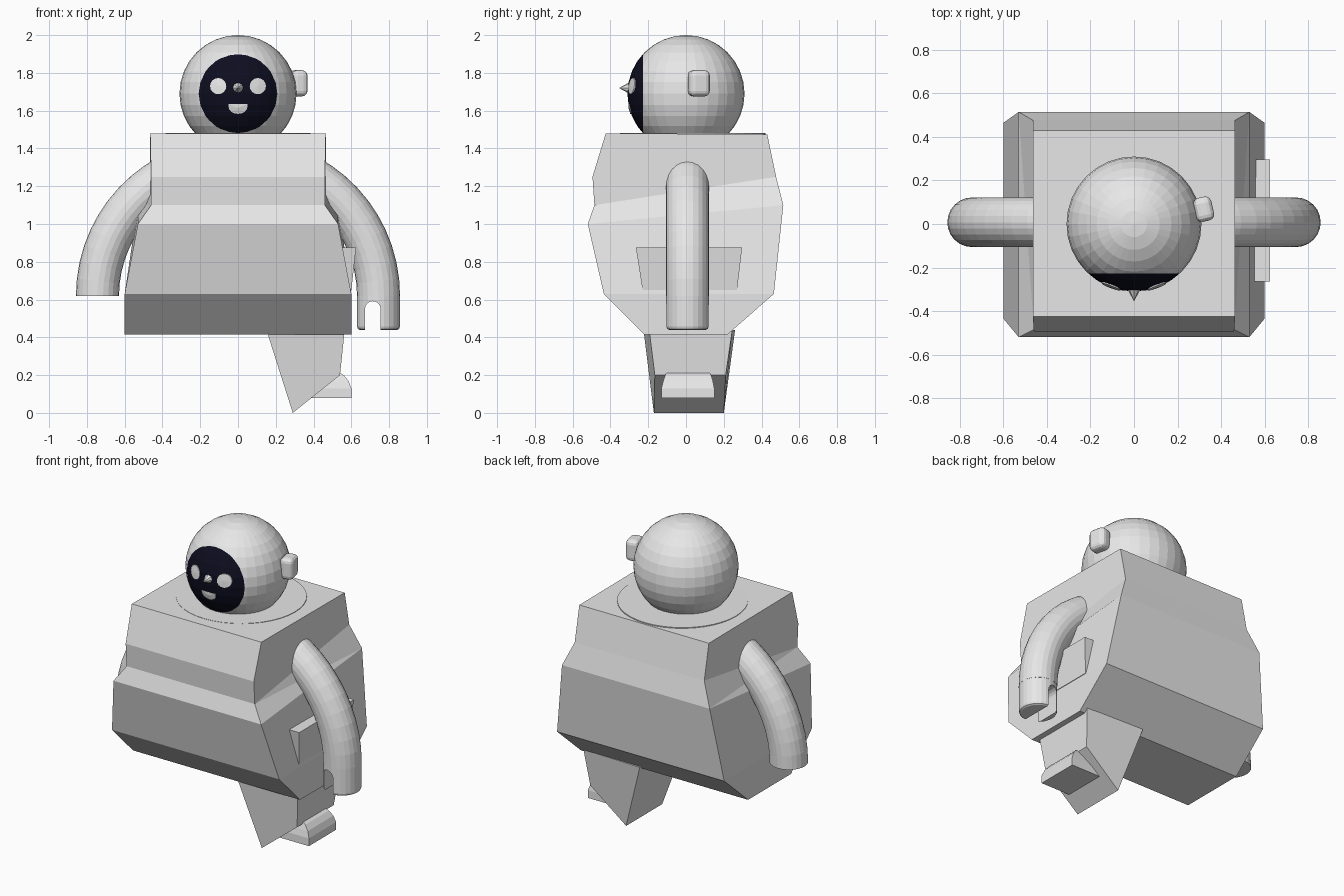
import bpy, bmesh
from math import sin, cos, pi, sqrt, radians
from mathutils import Matrix

if "Cube" in bpy.data.objects:
    bpy.data.objects.remove(bpy.data.objects["Cube"])


def material(name, rgb):
    m = bpy.data.materials.new(name)
    m.diffuse_color = (*rgb, 1)
    m.use_nodes = True
    m.node_tree.nodes["Principled BSDF"].inputs["Base Color"].default_value = m.diffuse_color
    return m


GREY = material("light grey", (0.8, 0.8, 0.8))
NAVY = material("dark navy", (0.004, 0.004, 0.014))


def finish(name, bm, *mats):
    bmesh.ops.recalc_face_normals(bm, faces=bm.faces[:])
    me = bpy.data.meshes.new(name)
    bm.to_mesh(me)
    bm.free()
    for m in mats or (GREY,):
        me.materials.append(m)
    ob = bpy.data.objects.new(name, me)
    bpy.context.collection.objects.link(ob)
    return ob


def loft(name, rings):
    """Skin a row of equal-length rings and cap both ends."""
    bm = bmesh.new()
    vs = [[bm.verts.new(p) for p in r] for r in rings]
    n = len(rings[0])
    for a, b in zip(vs, vs[1:]):
        for i in range(n):
            j = (i + 1) % n
            bm.faces.new((a[i], a[j], b[j], b[i]))
    bm.faces.new(vs[0])
    bm.faces.new(vs[-1])
    return finish(name, bm)


def rect(x0, x1, y0, y1, z):
    return [(x0, y0, z), (x1, y0, z), (x1, y1, z), (x0, y1, z)]


def circle(x, y, z, r, n=24):
    return [(x + r * cos(2 * pi * i / n), y + r * sin(2 * pi * i / n), z)
            for i in range(n)]


# Head: sphere cut at the face plane, front cap dark
HZ, HR = 1.69, 0.31
bm = bmesh.new()
bmesh.ops.create_uvsphere(bm, u_segments=32, v_segments=16, radius=HR,
                          matrix=Matrix.Translation((0, 0, HZ)))
bmesh.ops.bisect_plane(bm, geom=bm.verts[:] + bm.edges[:] + bm.faces[:],
                       plane_co=(0, -0.228, 0), plane_no=(0, 1, 0))
for f in bm.faces:
    f.material_index = int(f.calc_center_median().y < -0.228)
finish("head", bm, GREY, NAVY)


# Eyes and mouth: thin plates lying on the face
def face_plate(name, cx, cz, outline):
    def on_head(x, z, off):
        return (x, -sqrt(HR ** 2 - x ** 2 - (z - HZ) ** 2) - off, z)
    bm = bmesh.new()
    mid = bm.verts.new(on_head(cx, cz, 0.004))
    front = [bm.verts.new(on_head(x, z, 0.004)) for x, z in outline]
    back = [bm.verts.new(on_head(x, z, -0.005)) for x, z in outline]
    n = len(outline)
    for i in range(n):
        j = (i + 1) % n
        bm.faces.new((mid, front[i], front[j]))
        bm.faces.new((front[i], back[i], back[j], front[j]))
    finish(name, bm)


for s, side in ((-1, "left"), (1, "right")):
    face_plate(side + "_eye", s * 0.105, 1.73,
               [(s * 0.105 + 0.043 * cos(i * pi / 8), 1.73 + 0.043 * sin(i * pi / 8))
                for i in range(16)])
face_plate("mouth", 0, 1.615,
           [(-0.05, 1.635)] + [(-0.05 * cos(i * pi / 8), 1.62 - 0.037 * sin(i * pi / 8))
                               for i in range(9)] + [(0.05, 1.635)])

# Nose: small pointed cone
bm = bmesh.new()
bmesh.ops.create_cone(bm, cap_ends=True, segments=8, radius1=0.034, radius2=0, depth=0.062,
                      matrix=Matrix.Translation((0, -0.324, 1.72)) @ Matrix.Rotation(pi / 2, 4, 'X'))
finish("nose", bm)

# Ear: rounded block on the right of the head
bm = bmesh.new()
bmesh.ops.create_cube(bm, size=1, matrix=Matrix.Translation((0.32, 0.068, 1.745))
                      @ Matrix.Rotation(radians(13), 4, 'Z')
                      @ Matrix.Diagonal((0.085, 0.112, 0.138, 1)))
bmesh.ops.bevel(bm, geom=bm.edges[:], offset=0.028, segments=3, profile=0.5, affect='EDGES')
finish("ear", bm)

# Torso: side profile (y, z, half width), front top round to back top
profile = [(-0.425, 1.48, 0.465), (-0.495, 1.25, 0.46), (-0.485, 1.10, 0.46),
           (-0.52, 1.00, 0.53), (-0.435, 0.63, 0.60), (-0.22, 0.415, 0.60),
           (0.22, 0.415, 0.60), (0.465, 0.63, 0.60), (0.515, 1.10, 0.53),
           (0.477, 1.25, 0.465), (0.43, 1.475, 0.465)]
sides = [(0, 1, 2, 9, 10), (2, 8, 9), (2, 3, 8), (3, 4, 7, 8), (4, 5, 6, 7)]
bm = bmesh.new()
right, left = ([bm.verts.new((s * x, y, z)) for y, z, x in profile] for s in (1, -1))
for i in range(len(profile)):
    bm.faces.new((right[i - 1], right[i], left[i], left[i - 1]))
for ring in (right, left):
    for face in sides:
        bm.faces.new([ring[i] for i in face])
finish("torso", bm)

# Collar disc, almost flush with the torso top
loft("collar", [circle(0, 0.035, z, 0.385, 40) for z in (1.45, 1.481)])

# Hip pocket wedge on the right side
loft("hip_wedge", [rect(0.52, 0.60, -0.23, 0.27, 0.65),
                   rect(0.50, 0.625, -0.265, 0.297, 0.875)])

# Arms: tubes swept on an arc; x centre, height, sweep radius
AX, AZ, AR, TUBE, AY = 0.022, 0.62, 0.722, 0.114, 0.008
for s, side in ((-1, "left"), (1, "right")):
    rings = []
    for k in range(11):
        t = radians(62) * (1 - k / 10)
        ring = []
        for i in range(24):
            a = 2 * pi * i / 24
            r = AR + TUBE * cos(a)
            ring.append((s * (AX + r * cos(t)), AY + TUBE * sin(a), AZ + r * sin(t)))
        rings.append(ring)
    loft(side + "_arm", rings)

# Right hand: short cylinder with a round-topped notch
HX = AX + AR
hand = loft("right_hand", [circle(HX, AY, z, r)
                           for z, r in ((0.44, 0.10), (0.445, 0.109), (0.457, 0.113), (0.625, 0.113))])
arch = [(0.672, 0.40), (0.755, 0.40)] + [(0.7135 + 0.0415 * cos(i * pi / 8),
                                          0.55 + 0.0415 * sin(i * pi / 8)) for i in range(9)]
cutter = loft("notch_cutter", [[(x, y, z) for x, z in arch] for y in (-0.3, 0.3)])
cutter.hide_render = True
cutter.hide_set(True)
cut = hand.modifiers.new("notch", 'BOOLEAN')
cut.operation = 'DIFFERENCE'
cut.object = cutter

# Right leg: wedge narrowing to a lower edge, lofted from inner to outer side
loft("right_leg", [
    [(0.15, -0.225, 0.44), (0.565, -0.195, 0.44), (0.565, 0.245, 0.44), (0.15, 0.26, 0.44)],
    [(0.29, -0.17, 0.0), (0.54, -0.165, 0.20), (0.54, 0.21, 0.20), (0.29, 0.20, 0.0)]])

# Right foot: block with a rounded toe pointing outwards
loft("right_foot", [rect(0.39, 0.60, -0.13, 0.15, 0.08),
                    rect(0.39, 0.60, -0.13, 0.15, 0.13),
                    rect(0.39, 0.585, -0.12, 0.142, 0.17),
                    rect(0.39, 0.56, -0.11, 0.133, 0.20),
                    rect(0.39, 0.525, -0.098, 0.122, 0.22)])
